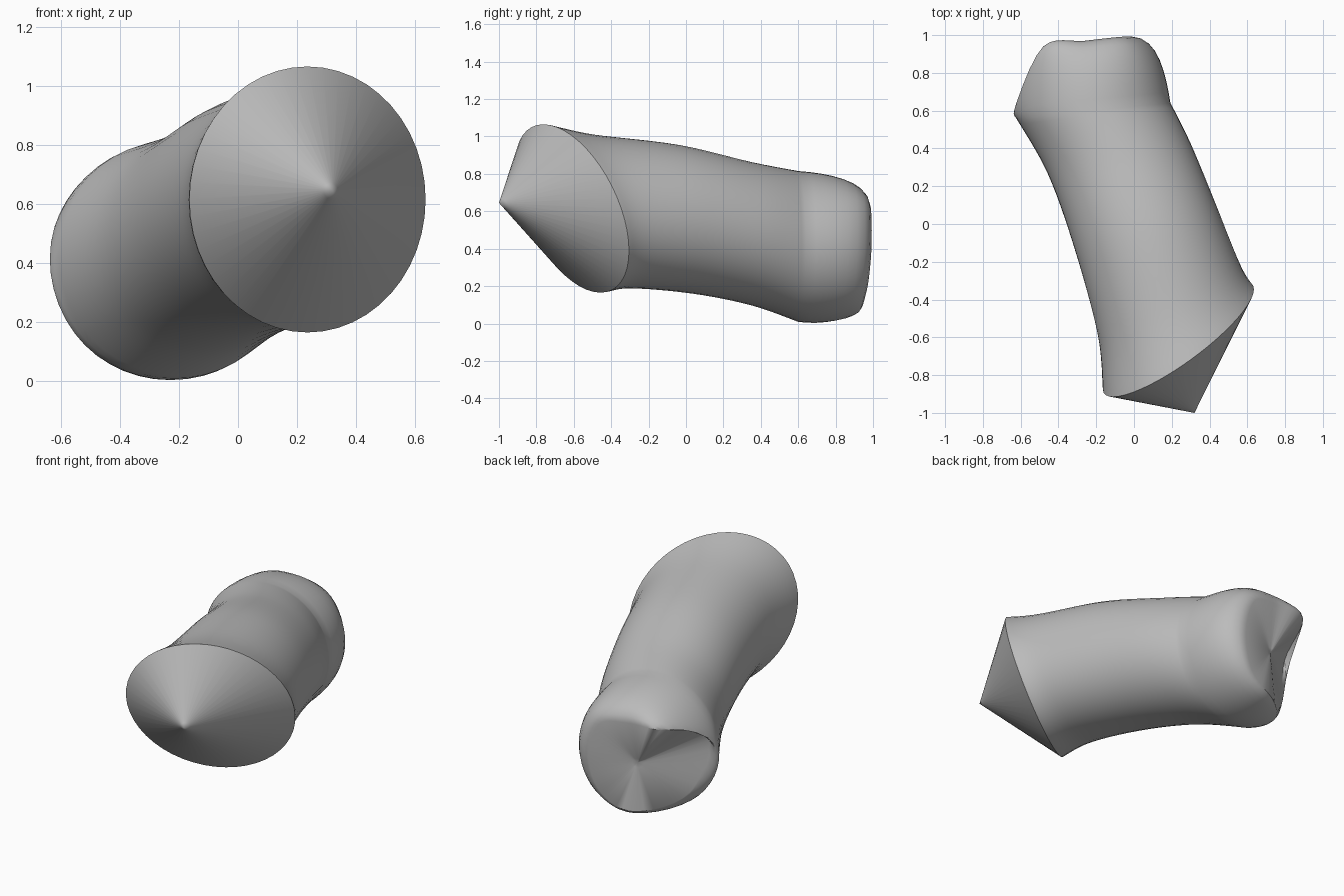
import bpy, bmesh, math
from mathutils import Vector

cube = bpy.data.objects.get("Cube")
if cube:
    bpy.data.objects.remove(cube)

SIDES = 48
STEPS = 6

# Tube stations, front to back:
# centre y, centre x, centre z, half width, half height, sideways tilt, upward tilt
STATIONS = [
    (-.61, .235, .615, .40, .45, .66, -.34),
    (-.40, .185, .60, .378, .412, .47, -.26),
    (0, .055, .557, .375, .398, .30, -.10),
    (.35, -.08, .48, .38, .383, .20, 0),
    (.60, -.215, .412, .408, .403, .10, 0),
]
# Uneven tail rim, at eight even steps around the tube from the +x side over the top
TAIL_RIM = [Vector(p) for p in (
    (-.01, .99, .37), (-.08, .99, .60), (-.26, .97, .65), (-.48, .94, .65),
    (-.60, .63, .55), (-.51, .69, .17), (-.28, .90, .065), (-.08, .96, .15))]
NOSE_TIP = Vector((.32, -1.0, .645))
TAIL_TIP = Vector((-.28, .885, .37))


def blend(a, b, c, d, t):
    """Smooth curve between b and c."""
    return .5 * (2 * b + (c - a) * t + (2 * a - 5 * b + 4 * c - d) * t * t
                 + (3 * b - a - 3 * c + d) * t ** 3)


def smooth_stations(rows):
    last = len(rows) - 1
    result = []
    for i in range(last):
        group = [rows[max(0, min(last, i + k))] for k in (-1, 0, 1, 2)]
        for s in range(STEPS):
            result.append([blend(*v, s / STEPS) for v in zip(*group)])
    return result + [rows[-1]]


def station_points(row):
    y, x, z, w, h, side, up = row
    points = []
    for i in range(SIDES):
        a = math.tau * i / SIDES
        dx, dz = w * math.cos(a), h * math.sin(a)
        points.append(Vector((x + dx, y + side * dx + up * dz, z + dz)))
    return points


def rim_points(corners):
    count = len(corners)
    per = SIDES // count
    return [blend(*[corners[(i // per + k) % count] for k in (-1, 0, 1, 2)],
                  i % per / per) for i in range(SIDES)]


def shoulder(before, start, end, t):
    """Rounded turn that leaves along the tube wall and rolls into the rim."""
    lead = start + (start - before) * 2
    lead.y = start.y + (end.y - start.y) * .4
    bend = start.lerp(end, .3)
    bend.y = end.y
    u = 1 - t
    return start * u ** 3 + lead * 3 * u * u * t + bend * 3 * u * t * t + end * t ** 3


# Point rings: nose cone, tube, rounded shoulder, sunken tail
loops = [station_points(r) for r in smooth_stations(STATIONS)]
before, wall, rim = loops[-2], loops[-1], rim_points(TAIL_RIM)
for s in range(1, STEPS + 3):
    t = s / (STEPS + 2)
    loops.append([shoulder(b, p, q, t) for b, p, q in zip(before, wall, rim)])
loops.insert(0, [p.lerp(NOSE_TIP, .94) for p in loops[0]])
loops.append([p.lerp(TAIL_TIP, .9) for p in rim])

# Skin the rings and close both ends
bm = bmesh.new()
rings = [[bm.verts.new(p) for p in loop] for loop in loops]
for a, b in zip(rings, rings[1:]):
    for i in range(SIDES):
        j = (i + 1) % SIDES
        bm.faces.new((a[i], a[j], b[j], b[i]))
for ring, tip in ((rings[0], NOSE_TIP), (rings[-1], TAIL_TIP)):
    point = bm.verts.new(tip)
    for i in range(SIDES):
        bm.faces.new((ring[i], ring[(i + 1) % SIDES], point))
bmesh.ops.recalc_face_normals(bm, faces=bm.faces)

mesh = bpy.data.meshes.new("bent_tube")
bm.to_mesh(mesh)
bm.free()
body = bpy.data.objects.new("bent_tube", mesh)
bpy.context.collection.objects.link(body)

# Plain grey
grey = bpy.data.materials.new("plain_grey")
grey.use_nodes = True
colour = (.5, .5, .5, 1)
grey.diffuse_color = colour
grey.node_tree.nodes["Principled BSDF"].inputs["Base Color"].default_value = colour
mesh.materials.append(grey)

# Smooth sides with crisp rims
bpy.ops.object.select_all(action='DESELECT')
body.select_set(True)
bpy.context.view_layer.objects.active = body
bpy.ops.object.shade_smooth_by_angle(angle=math.radians(40))
